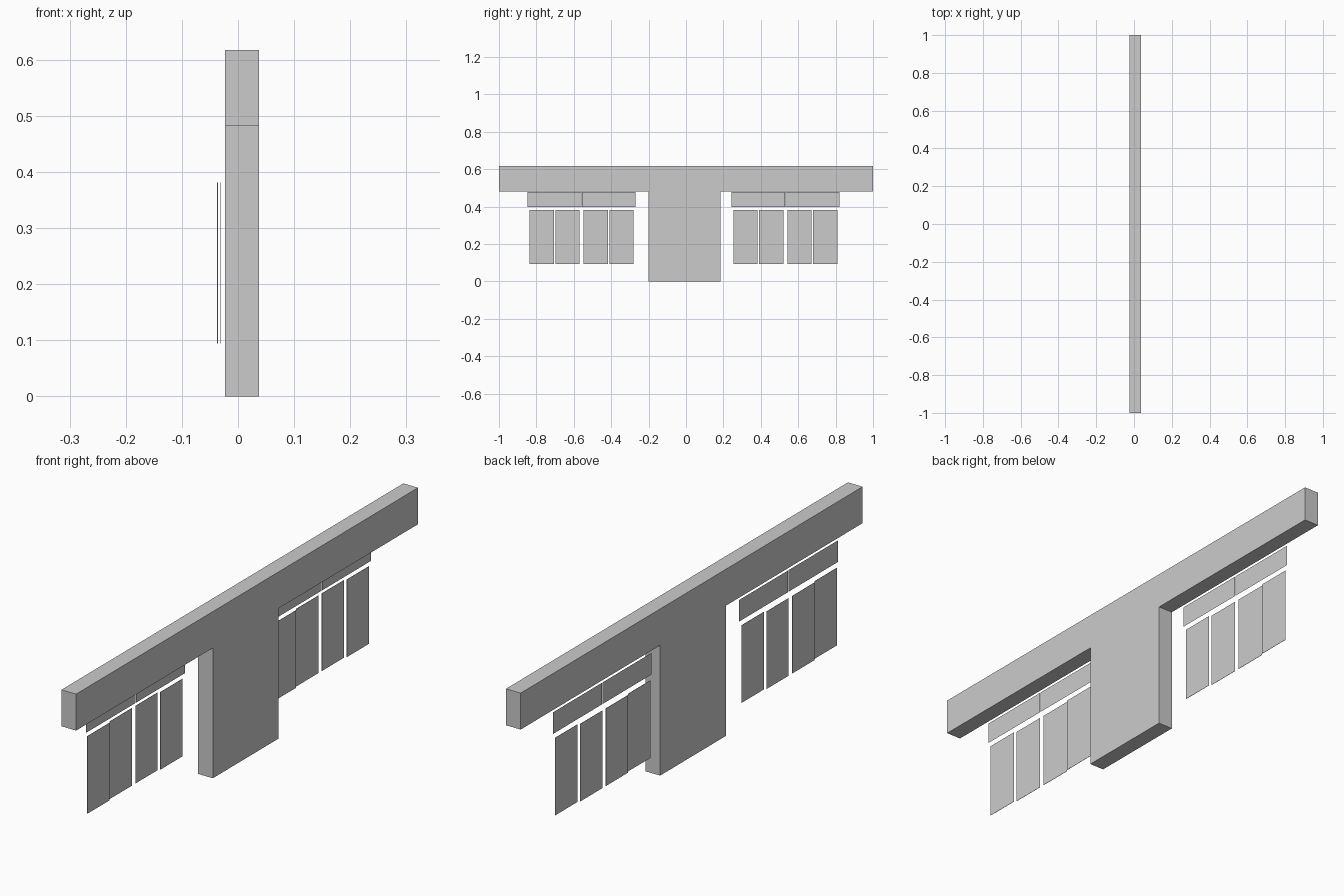
import bpy

if "Cube" in bpy.data.objects:
    bpy.data.objects.remove(bpy.data.objects["Cube"], do_unlink=True)

grey = bpy.data.materials.new("plain grey")
grey.use_nodes = True
colour = (0.6, 0.6, 0.6, 1)
grey.diffuse_color = colour
grey.node_tree.nodes["Principled BSDF"].inputs["Base Color"].default_value = colour


def finish(obj, name):
    obj.name = name
    obj.data.materials.append(grey)


def box(name, x, y, z):
    """Box spanning the given (low, high) ranges."""
    bpy.ops.mesh.primitive_cube_add(size=1)
    obj = bpy.context.object
    obj.data.transform(obj.matrix_world)
    for v in obj.data.vertices:
        v.co = [r[0] if c < 0 else r[1] for c, r in zip(v.co, (x, y, z))]
    finish(obj, name)


def sheet(name, x, y, z):
    """Flat upright panel in the plane at x."""
    mesh = bpy.data.meshes.new(name)
    mesh.from_pydata([(x, y[1], z[0]), (x, y[0], z[0]),
                      (x, y[0], z[1]), (x, y[1], z[1])], [], [(0, 1, 2, 3)])
    obj = bpy.data.objects.new(name, mesh)
    bpy.context.collection.objects.link(obj)
    finish(obj, name)


# Beam and central pillar
depth = (-0.023, 0.037)
box("top_beam", depth, (-1, 1), (0.482, 0.617))
box("central_pillar", depth, (-0.2, 0.184), (0, 0.482))

# Each side: two transom panels over four sliding door panels
for side, start in (("front", -0.847), ("back", 0.243)):
    for i in range(2):
        y = start + i * 0.29
        sheet(f"{side}_transom_{i + 1}", -0.0285, (y, y + 0.287), (0.398, 0.478))
    for i, offset in enumerate((0.01, 0.148, 0.299, 0.437)):
        track = -0.037 if i in (1, 2) else -0.0315
        y = start + offset
        box(f"{side}_door_{i + 1}", (track, track + 0.001), (y, y + 0.13), (0.094, 0.381))
